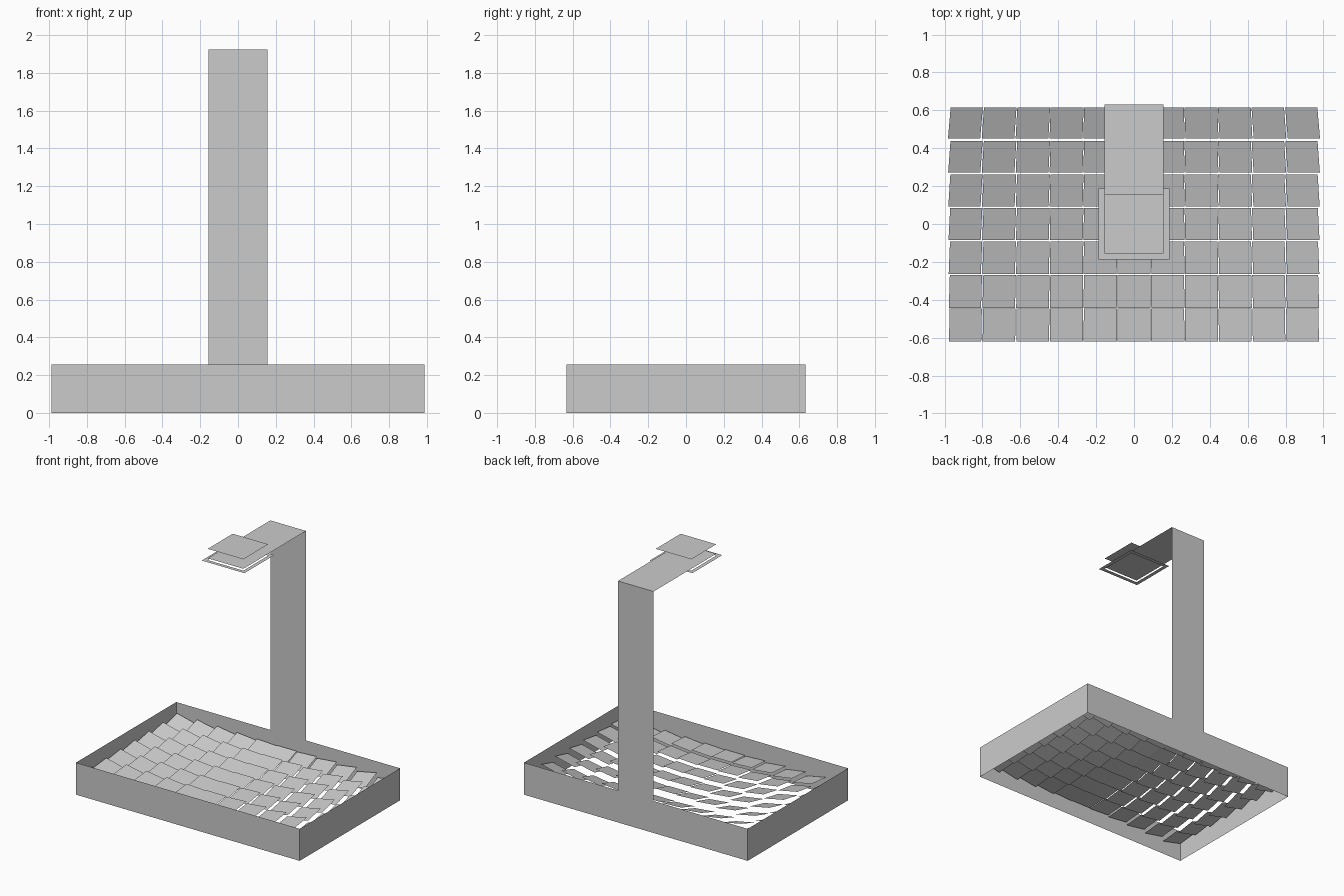
import bpy
from mathutils import Vector, Matrix

if "Cube" in bpy.data.objects:
    bpy.data.objects.remove(bpy.data.objects["Cube"])


def add_mesh(name, verts, faces):
    """Create an object from a handful of points and faces."""
    mesh = bpy.data.meshes.new(name)
    mesh.from_pydata([tuple(v) for v in verts], [], faces)
    mesh.update()
    obj = bpy.data.objects.new(name, mesh)
    bpy.context.collection.objects.link(obj)
    return obj


def square(half, z):
    return [(-half, -half, z), (half, -half, z), (half, half, z), (-half, half, z)]


RING = [(i, (i + 1) % 4, (i + 1) % 4 + 4, i + 4) for i in range(4)]
HX, HY, WALL = 0.987, 0.632, 0.255       # tray half sizes and wall height
ARM, ARM_Z = 0.157, 1.925                # arm half width and height

# Open tray: four thin walls, no floor
corners = [(-HX, -HY), (HX, -HY), (HX, HY), (-HX, HY)]
add_mesh("tray_walls", [(x, y, z) for z in (0, WALL) for x, y in corners], RING)

# Post rising from the back wall, bent forward into the arm
add_mesh("post_and_arm",
         [(-ARM, HY, WALL), (ARM, HY, WALL), (ARM, HY, ARM_Z), (-ARM, HY, ARM_Z),
          (ARM, -ARM, ARM_Z), (-ARM, -ARM, ARM_Z)],
         [(1, 0, 3, 2), (2, 3, 5, 4)])

# Receiver: flat frame below the arm tip and a plate above it
add_mesh("receiver_frame", square(0.188, 1.91) + square(ARM, 1.91), RING)
add_mesh("receiver_plate", square(ARM, 2.0), [(0, 1, 2, 3)])

# Mirror tiles: each normal bisects the sun direction and the receiver direction
PITCH, HALF, TILE_Z = 0.178, 0.0875, 0.127
target = Vector((0, 0, ARM_Z))
sun = Matrix.Rotation(0.42, 3, 'X') @ Vector((0, 0, 1))
verts, faces = [], []
for row in range(-3, 4):
    for col in range(-5, 6):
        c = Vector((col * PITCH, row * PITCH, TILE_Z))
        n = ((target - c).normalized() + sun).normalized()
        u = Vector((n.z, 0, -n.x)).normalized() * HALF
        v = n.cross(u)
        k = len(verts)
        verts += [c - u - v, c + u - v, c + u + v, c - u + v]
        faces.append((k, k + 1, k + 2, k + 3))
add_mesh("mirror_tiles", verts, faces)
